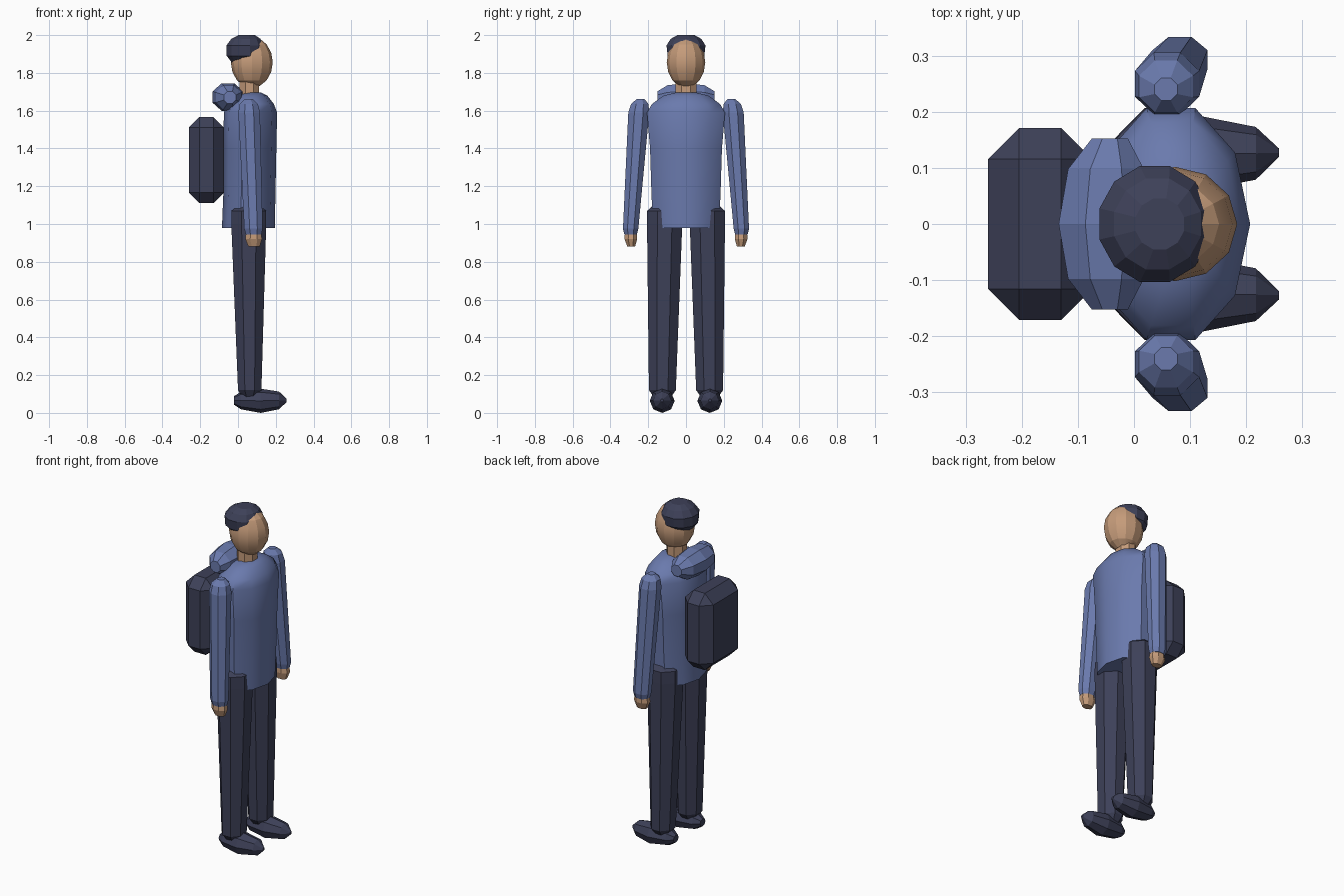
import bpy, bmesh, math
from mathutils import Vector

cube = bpy.data.objects.get("Cube")
if cube:
    bpy.data.objects.remove(cube, do_unlink=True)


def material(name, rgb):
    mat = bpy.data.materials.new(name)
    mat.use_nodes = True
    mat.diffuse_color = (*rgb, 1)
    mat.node_tree.nodes["Principled BSDF"].inputs["Base Color"].default_value = (*rgb, 1)
    return mat


blue = material("jacket blue", (0.145, 0.195, 0.42))
navy = material("dark navy", (0.047, 0.052, 0.098))
skin = material("skin tan", (0.56, 0.33, 0.195))


def finish(name, bm, mat, smooth=None):
    bmesh.ops.recalc_face_normals(bm, faces=bm.faces)
    mesh = bpy.data.meshes.new(name)
    bm.to_mesh(mesh)
    bm.free()
    mesh.materials.append(mat)
    obj = bpy.data.objects.new(name, mesh)
    bpy.context.collection.objects.link(obj)
    if smooth:
        bpy.ops.object.select_all(action="DESELECT")
        obj.select_set(True)
        bpy.context.view_layer.objects.active = obj
        bpy.ops.object.shade_smooth_by_angle(angle=math.radians(smooth))
    return obj


def loft(name, rings, mat, sides=8, axis="z", turn=0.5, smooth=None):
    """Join elliptical rings (centre, radius, radius) stacked along an axis."""
    bm = bmesh.new()
    loops = []
    for centre, ra, rb in rings:
        loop = []
        for i in range(sides):
            a = math.tau * (i + turn) / sides
            u, v = ra * math.cos(a), rb * math.sin(a)
            offset = {"z": (u, v, 0), "x": (0, u, v), "y": (u, 0, v)}[axis]
            loop.append(bm.verts.new(Vector(centre) + Vector(offset)))
        loops.append(loop)
    for low, high in zip(loops, loops[1:]):
        for i in range(sides):
            j = (i + 1) % sides
            bm.faces.new((low[i], low[j], high[j], high[i]))
    bm.faces.new(loops[0])
    bm.faces.new(loops[-1])
    return finish(name, bm, mat, smooth)


def ellipsoid(name, centre, radii, mat, segments, rings, smooth=None):
    bm = bmesh.new()
    bmesh.ops.create_uvsphere(bm, u_segments=segments, v_segments=rings, radius=1)
    bmesh.ops.scale(bm, vec=radii, verts=bm.verts)
    bmesh.ops.translate(bm, vec=centre, verts=bm.verts)
    return finish(name, bm, mat, smooth)


# Jacket body
loft("jacket", [
    ((0.055, 0, 0.98), 0.14, 0.182),
    ((0.06, 0, 1.15), 0.138, 0.192),
    ((0.063, 0, 1.4), 0.14, 0.2),
    ((0.066, 0, 1.59), 0.141, 0.217),
    ((0.068, 0, 1.635), 0.122, 0.19),
    ((0.075, 0, 1.68), 0.08, 0.125),
    ((0.08, 0, 1.695), 0.045, 0.06),
], blue, sides=10, turn=0, smooth=35)

# Neck, head and hair
loft("neck", [((0.06, 0, 1.62), 0.056, 0.06),
              ((0.06, 0, 1.76), 0.056, 0.06)], skin)
ellipsoid("head", (0.073, 0, 1.856), (0.111, 0.102, 0.135), skin, 12, 8, smooth=20)
loft("hair", [
    ((0.03, 0, 1.855), 0.065, 0.06),
    ((0.037, 0, 1.89), 0.1, 0.1),
    ((0.037, 0, 1.945), 0.102, 0.107),
    ((0.042, 0, 1.98), 0.08, 0.084),
    ((0.046, 0, 2.0), 0.045, 0.047),
], navy, sides=12)

# Folded hood behind the neck
loft("hood", [
    ((-0.043, -0.152, 1.67), 0.035, 0.035),
    ((-0.05, -0.098, 1.67), 0.073, 0.07),
    ((-0.053, 0, 1.672), 0.088, 0.079),
    ((-0.05, 0.098, 1.67), 0.073, 0.07),
    ((-0.043, 0.152, 1.67), 0.035, 0.035),
], blue, axis="y")

# Backpack with chamfered edges
bm = bmesh.new()
bmesh.ops.create_cube(bm, size=1)
bmesh.ops.scale(bm, vec=(0.185, 0.342, 0.455), verts=bm.verts)
bmesh.ops.translate(bm, vec=(-0.1675, 0, 1.338), verts=bm.verts)
bmesh.ops.bevel(bm, geom=bm.edges[:], offset=0.055, segments=1, affect="EDGES")
finish("backpack", bm, navy)

# Limbs on both sides
for side, s in (("left", 1), ("right", -1)):
    loft(side + "_sleeve", [
        ((0.083, s * 0.293, 0.945), 0.045, 0.036),
        ((0.082, s * 0.293, 0.975), 0.053, 0.044),
        ((0.059, s * 0.25, 1.59), 0.062, 0.06),
        ((0.057, s * 0.245, 1.635), 0.052, 0.05),
        ((0.057, s * 0.24, 1.662), 0.022, 0.022),
    ], blue)
    loft(side + "_hand", [
        ((0.085, s * 0.29, 0.88), 0.032, 0.022),
        ((0.083, s * 0.292, 0.92), 0.048, 0.036),
        ((0.082, s * 0.292, 0.96), 0.042, 0.034),
    ], skin)
    loft(side + "_trouser_leg", [
        ((0.062, s * 0.125, 0.085), 0.045, 0.05),
        ((0.062, s * 0.125, 0.12), 0.067, 0.077),
        ((0.057, s * 0.113, 1.0), 0.1, 0.101),
        ((0.057, s * 0.112, 1.07), 0.098, 0.101),
        ((0.057, s * 0.112, 1.1), 0.06, 0.065),
    ], navy)
    loft(side + "_shoe", [
        ((-0.022, s * 0.125, 0.066), 0.025, 0.022),
        ((0.015, s * 0.125, 0.065), 0.051, 0.046),
        ((0.12, s * 0.126, 0.064), 0.066, 0.064),
        ((0.217, s * 0.126, 0.066), 0.047, 0.047),
        ((0.258, s * 0.127, 0.066), 0.008, 0.008),
    ], navy, axis="x", turn=0)
